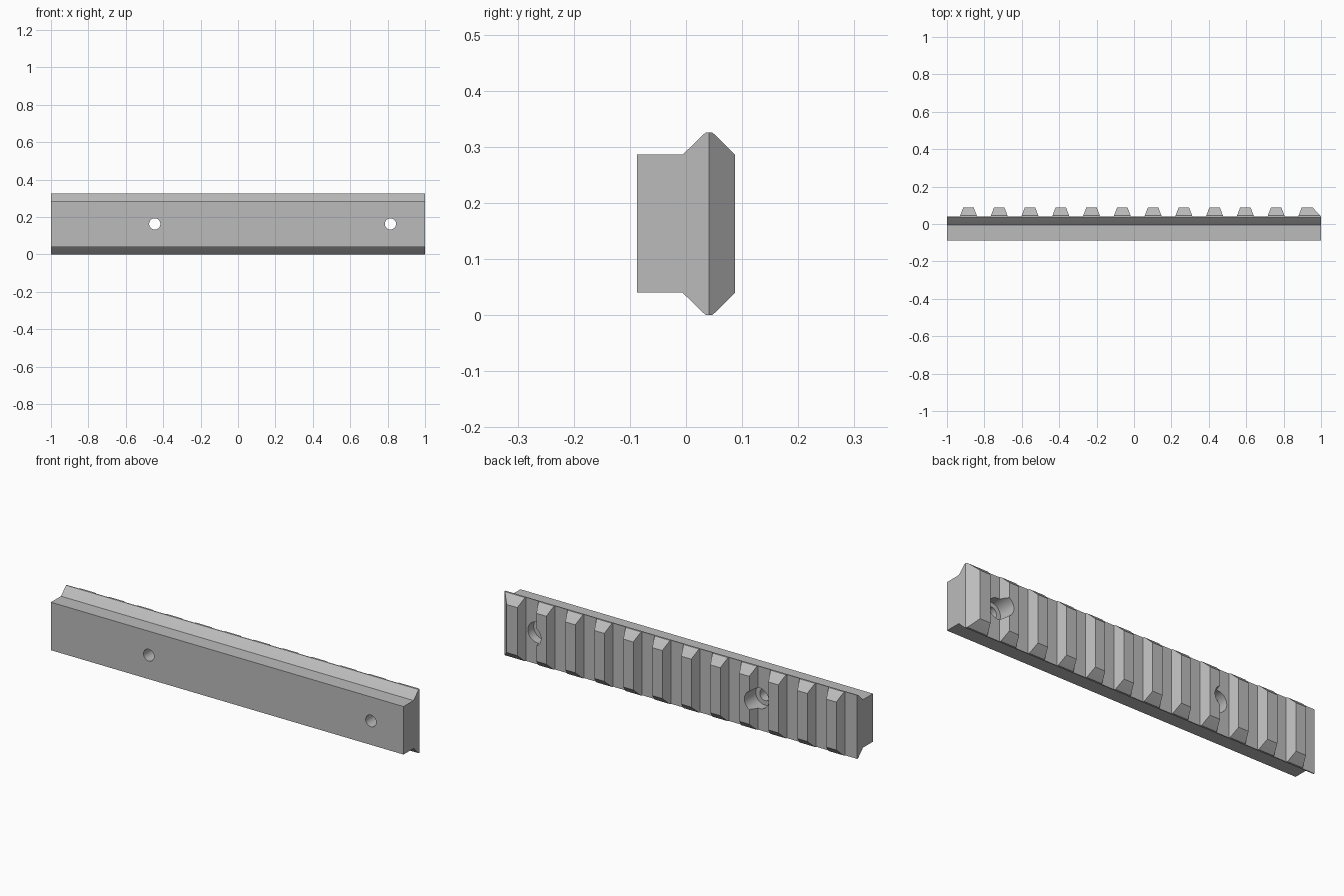
import bpy, bmesh, math
from mathutils import Vector, Matrix

if "Cube" in bpy.data.objects:
    bpy.data.objects.remove(bpy.data.objects["Cube"], do_unlink=True)

grey = bpy.data.materials.new("plain grey")
grey.use_nodes = True
grey.diffuse_color = (0.5, 0.5, 0.5, 1)
grey.node_tree.nodes["Principled BSDF"].inputs["Base Color"].default_value = (0.5, 0.5, 0.5, 1)


def finish(name, bm):
    bmesh.ops.recalc_face_normals(bm, faces=bm.faces)
    mesh = bpy.data.meshes.new(name)
    bm.to_mesh(mesh)
    bm.free()
    mesh.materials.append(grey)
    obj = bpy.data.objects.new(name, mesh)
    bpy.context.collection.objects.link(obj)
    return obj


def prism(name, points, direction):
    """Extrude a closed outline along a direction."""
    bm = bmesh.new()
    face = bm.faces.new([bm.verts.new(p) for p in points])
    side = bmesh.ops.extrude_face_region(bm, geom=[face])["geom"]
    bmesh.ops.translate(bm, vec=Vector(direction),
                        verts=[v for v in side if isinstance(v, bmesh.types.BMVert)])
    return finish(name, bm)


def rod(name, x, y0, y1, radius):
    """Cylinder along y, used for drilling."""
    bm = bmesh.new()
    place = Matrix.Translation((x, (y0 + y1) / 2, MID)) @ Matrix.Rotation(math.pi / 2, 4, 'X')
    bmesh.ops.create_cone(bm, cap_ends=True, segments=40, radius1=radius,
                          radius2=radius, depth=y1 - y0, matrix=place)
    return finish(name, bm)


def combine(obj, tool, operation):
    """Apply a boolean and discard the tool."""
    mod = obj.modifiers.new("cut", 'BOOLEAN')
    mod.operation, mod.object, mod.solver = operation, tool, 'EXACT'
    bpy.context.view_layer.objects.active = obj
    bpy.ops.object.modifier_apply(modifier=mod.name)
    bpy.data.objects.remove(tool, do_unlink=True)


MID = 0.163
DECK, TOP, FRONT = 0.041, 0.087, -0.087

# Rail cross-section: upper half, mirrored below the middle
half = [(FRONT, 0.123), (-0.006, 0.123), (0.031, 0.159), (0.036, 0.163),
        (0.046, 0.163), (0.051, 0.159), (TOP, 0.123)]
section = [(y, MID + h) for y, h in half] + [(y, MID - h) for y, h in reversed(half)]
rail = prism("rail", [(-1, y, z) for y, z in section], (2, 0, 0))

# Toothed outline seen from above; the last tooth slopes to the end
comb = [(-1.1, -0.2), (-1.1, DECK)]
for i in range(12):
    c = -0.885 + 0.1645 * i
    comb += [(c - 0.046, DECK), (c - 0.028, TOP + 0.001)]
    comb += [(c + 0.028, TOP + 0.001), (c + 0.046, DECK)] if i < 11 else [(0.955, TOP + 0.001), (1, DECK)]
comb += [(1.1, DECK), (1.1, -0.2)]
outline = prism("tooth_outline", [(x, y, -0.1) for x, y in comb], (0, 0, 0.6))
combine(rail, outline, 'INTERSECT')

# Two screw holes with wide recesses on the toothed side
for x in (-0.445, 0.815):
    combine(rail, rod("screw_hole", x, -0.2, 0.2, 0.03), 'DIFFERENCE')
    combine(rail, rod("screw_recess", x, -0.005, 0.2, 0.053), 'DIFFERENCE')

# Smooth the round walls only
bpy.ops.object.select_all(action='DESELECT')
rail.select_set(True)
bpy.context.view_layer.objects.active = rail
bpy.ops.object.shade_smooth_by_angle(angle=math.radians(20))
